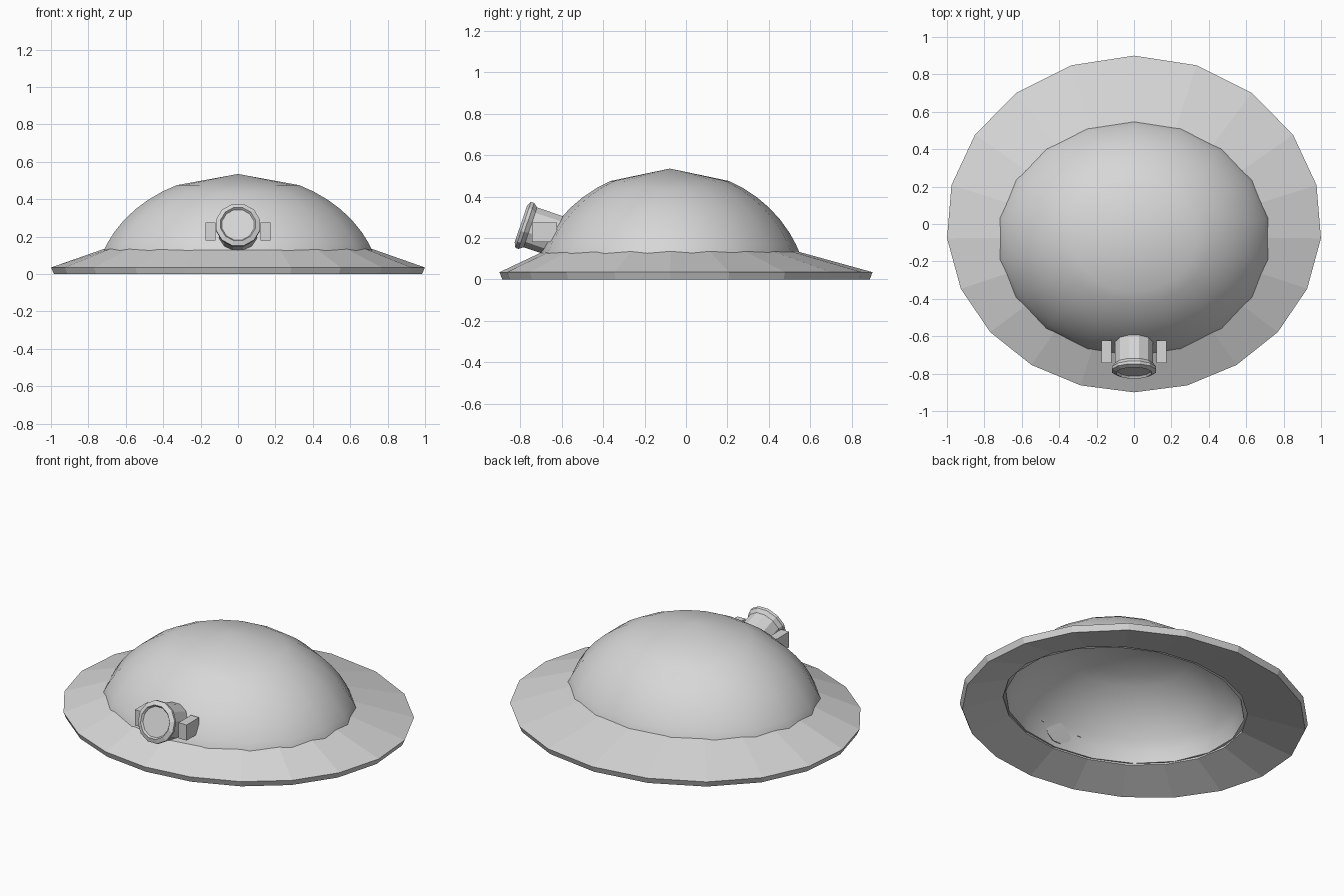
import bpy, math
from math import sin, cos, radians, pi

if "Cube" in bpy.data.objects:
    bpy.data.objects.remove(bpy.data.objects["Cube"])

grey = bpy.data.materials.new("light_grey")
grey.diffuse_color = (0.68, 0.68, 0.68, 1)
grey.use_nodes = True
grey.node_tree.nodes["Principled BSDF"].inputs["Base Color"].default_value = grey.diffuse_color


def make(name, verts, faces, smooth=None):
    me = bpy.data.meshes.new(name)
    me.from_pydata(verts, [], faces)
    me.materials.append(grey)
    ob = bpy.data.objects.new(name, me)
    bpy.context.collection.objects.link(ob)
    if smooth:
        bpy.ops.object.select_all(action='DESELECT')
        ob.select_set(True)
        bpy.context.view_layer.objects.active = ob
        bpy.ops.object.shade_smooth_by_angle(angle=radians(smooth))
    return ob


def loft(rings, closed=False):
    """Quads between consecutive rings of equal length."""
    n = len(rings[0])
    verts = [p for r in rings for p in r]
    m = len(rings)
    faces = []
    for i in range(m if closed else m - 1):
        a, b = i * n, ((i + 1) % m) * n
        for j in range(n):
            k = (j + 1) % n
            faces.append((a + j, a + k, b + k, b + j))
    return verts, faces


# Brim: 20-sided oval, its spokes centred a little forward of the outline
def outer(s, z):
    pts = []
    for i in range(20):
        t = -2 * pi * i / 20
        f = t + 0.085 * sin(t)
        pts.append((1.003 * s * sin(f), 0.9 * s * cos(f), z))
    return pts


def oval(rx, ry, z, n, cy):
    return [(-rx * sin(2 * pi * i / n), cy + ry * cos(2 * pi * i / n), z)
            for i in range(n)]


make("brim", *loft([outer(0.985, 0), outer(1, 0.035),
                    oval(0.715, 0.613, 0.135, 20, -0.075),
                    oval(0.715, 0.613, 0.085, 20, -0.075)], closed=True))

# Dome: hollow 18-sided shell, outside and inside surfaces joined at the rim
CY, N = -0.078, 18


def cap_ring(deg, off):
    s = sin(radians(deg))
    return oval((0.775 - off) * s, (0.667 - off) * s,
                -0.085 + (0.62 - off) * cos(radians(deg)), N, CY)


steps = [25.4, 32, 39, 46, 53, 60, 66, 70]
rings = [cap_ring(d, 0) for d in steps]
rings += [oval(0.735, 0.633, 0.10, N, CY), oval(0.70, 0.598, 0.09, N, CY)]
rings += [cap_ring(d, 0.03) for d in reversed(steps[:-1])]
verts, faces = loft(rings)
last = (len(rings) - 1) * N
top, under = len(verts), len(verts) + 1
verts += [(0, CY, 0.535), (0, CY, 0.505)]
for j in range(N):
    k = (j + 1) % N
    faces.append((top, k, j))
    faces.append((under, last + j, last + k))
make("dome", verts, faces, smooth=40)

# Lamp: 12-sided body with a chamfered bezel and lens, tilted upward
TILT = radians(18.8)


def lamp_ring(t, r, n=12):
    """Ring at distance t behind the bezel front."""
    cy, cz = -0.797 + t * cos(TILT), 0.267 - t * sin(TILT)
    pts = []
    for i in range(n):
        a = 2 * pi * (i + 0.5) / n
        u = r * cos(a)
        pts.append((r * sin(a), cy + u * sin(TILT), cz + u * cos(TILT)))
    return pts


def lathe(name, profile):
    v, f = loft([lamp_ring(t, r) for t, r in profile])
    n = len(profile) * 12
    f.append(tuple(range(11, -1, -1)))
    f.append(tuple(range(n - 12, n)))
    return make(name, v, f)


lathe("lamp_body", [(0.03, 0.105), (0.18, 0.105)])
lathe("lamp_lens", [(0.012, 0.09), (0.03, 0.09)])
make("lamp_bezel", *loft([lamp_ring(t, r) for t, r in [
    (0.014, 0.086), (0, 0.096), (0.012, 0.121), (0.028, 0.121), (0.05, 0.104)]]))

# Brackets either side of the lamp
for side, label in ((-1, "left"), (1, "right")):
    bpy.ops.mesh.primitive_cube_add(size=1, location=(side * 0.147, -0.683, 0.228))
    ob = bpy.context.object
    ob.name = label + "_lamp_bracket"
    ob.scale = (0.054, 0.12, 0.095)
    ob.data.materials.append(grey)
